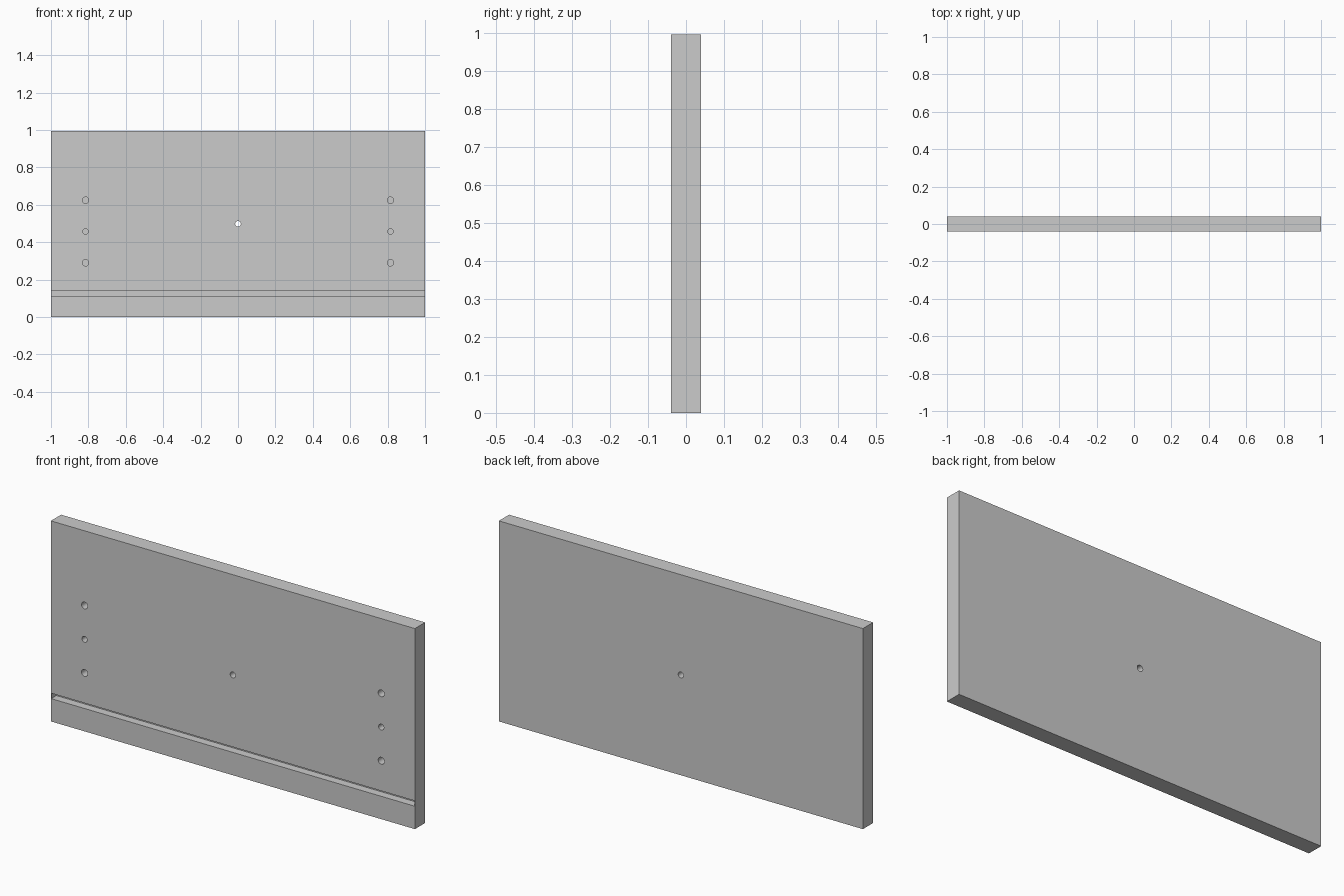
import bpy
from math import pi

if "Cube" in bpy.data.objects:
    bpy.data.objects.remove(bpy.data.objects["Cube"])

W, T, H = 2.0, 0.08, 0.996
FRONT = -T / 2


def box(name, size, centre):
    bpy.ops.mesh.primitive_cube_add(size=1, location=centre)
    ob = bpy.context.object
    ob.name = name
    ob.scale = size
    bpy.ops.object.transform_apply(location=False, rotation=False, scale=True)
    return ob


def cut(target, cutter):
    mod = target.modifiers.new("cut", 'BOOLEAN')
    mod.operation = 'DIFFERENCE'
    mod.solver = 'EXACT'
    mod.object = cutter
    bpy.context.view_layer.objects.active = target
    bpy.ops.object.modifier_apply(modifier=mod.name)
    bpy.data.objects.remove(cutter, do_unlink=True)


def drill(target, x, z, radius, depth):
    # Hole bored from the front face towards the back
    over = 0.02
    bpy.ops.mesh.primitive_cylinder_add(
        vertices=32, radius=radius, depth=depth + over,
        location=(x, FRONT + (depth - over) / 2, z), rotation=(pi / 2, 0, 0))
    cut(target, bpy.context.object)


# Flat drawer panel
panel = box("drawer_panel", (W, T, H), (0, 0, H / 2))

# Groove for the drawer bottom, closed just short of both ends
groove_depth = 0.04
cut(panel, box("groove_cutter", (W - 0.004, groove_depth * 2, 0.027), (0, FRONT, 0.127)))

# Blind fixing holes, three on each side
for side in (-1, 1):
    for z, r in ((0.29, 0.017), (0.457, 0.0145), (0.625, 0.017)):
        drill(panel, side * 0.815, z, r, 0.05)

# Handle hole right through the middle
drill(panel, 0, H / 2, 0.015, T + 0.02)

# Smooth hole walls, crisp edges elsewhere
bpy.ops.object.select_all(action='DESELECT')
panel.select_set(True)
bpy.context.view_layer.objects.active = panel
bpy.ops.object.shade_smooth_by_angle(angle=pi / 6)
